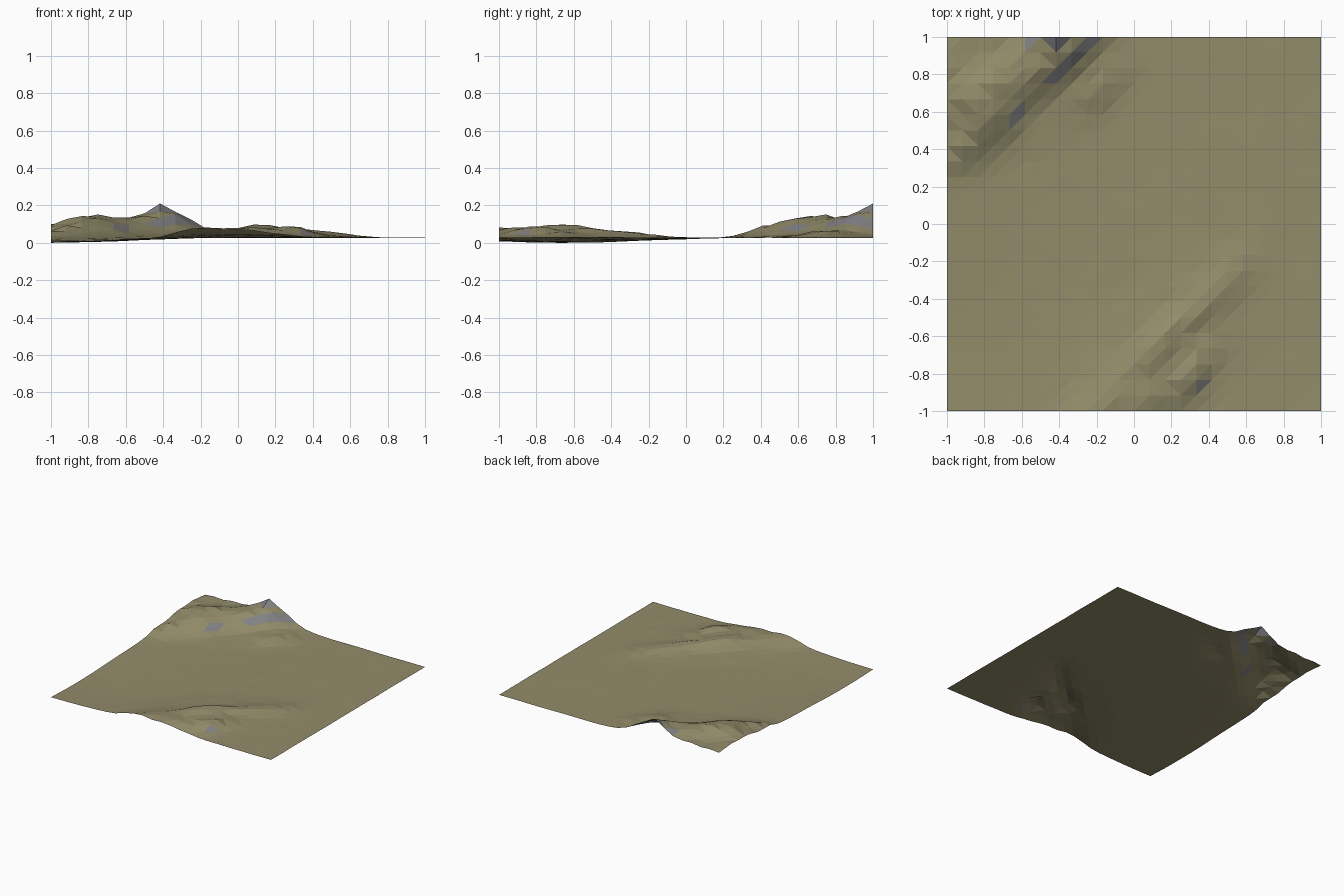
import bpy, bmesh, math
from mathutils import noise, Vector

if "Cube" in bpy.data.objects:
    bpy.data.objects.remove(bpy.data.objects["Cube"])

CELLS = 24

# Hills: centre x, centre y, height, length, width, heading in degrees
HILLS = [
    (-0.70, 0.90, 0.070, 0.50, 0.30, 40),
    (-0.37, 0.98, 0.125, 0.20, 0.13, 40),
    (-0.80, 0.64, 0.070, 0.19, 0.12, 35),
    (-0.58, 0.80, 0.035, 0.15, 0.10, 35),
    (-0.97, 0.76, 0.030, 0.12, 0.10, 35),
    (-1.00, 1.00, 0.035, 0.15, 0.12, 35),
    (-0.85, 0.43, 0.045, 0.22, 0.09, 35),
    (-0.20, 0.74, 0.030, 0.20, 0.10, 45),
    (0.05, -0.76, 0.030, 0.50, 0.26, 48),
    (-0.22, -1.00, 0.050, 0.16, 0.10, 45),
    (0.15, -0.66, 0.052, 0.19, 0.09, 50),
    (0.29, -0.82, 0.045, 0.20, 0.08, 52),
    (0.05, -0.93, 0.025, 0.14, 0.09, 45),
    (0.36, -0.43, 0.018, 0.20, 0.10, 50),
    (0.52, -0.25, 0.020, 0.20, 0.09, 50),
]


def height(x, y):
    # Nearly flat plain, dipping toward the front left
    plain = 0.029 - 0.027 * math.exp(-((x + 1) / 0.6) ** 2 - ((y + 0.65) / 0.6) ** 2)
    relief = 0.0
    for cx, cy, h, length, width, heading in HILLS:
        a = math.radians(heading)
        dx, dy = x - cx, y - cy
        u = dx * math.cos(a) + dy * math.sin(a)
        v = dy * math.cos(a) - dx * math.sin(a)
        relief += h * math.exp(-(u / length) ** 2 - (v / width) ** 2)
    # Ragged terraces, strongest on high ground
    rough = noise.noise(Vector((x * 6, y * 6, 3.7)))
    step = math.sin(30 * (0.8 * y - 0.6 * x) + 3 * rough)
    return plain + relief * (1 + 0.10 * step + 0.15 * rough) + 0.002 * rough


# Terrain sheet
bm = bmesh.new()
bmesh.ops.create_grid(bm, x_segments=CELLS, y_segments=CELLS, size=1.0)
for v in bm.verts:
    x, y = v.co.x, v.co.y
    v.co.z = height(x, y)
low = min(v.co.z for v in bm.verts)
for v in bm.verts:
    v.co.z -= low
bmesh.ops.triangulate(bm, faces=bm.faces[:])
bm.normal_update()

# Bare rock on the steepest faces
for f in sorted(bm.faces, key=lambda f: f.normal.z)[:12]:
    f.material_index = 1

mesh = bpy.data.meshes.new("terrain")
bm.to_mesh(mesh)
bm.free()
for name, colour in (("dry_grass", (0.29, 0.26, 0.145, 1)), ("rock", (0.22, 0.22, 0.23, 1))):
    mat = bpy.data.materials.new(name)
    mat.diffuse_color = colour
    mat.use_nodes = True
    mat.node_tree.nodes["Principled BSDF"].inputs["Base Color"].default_value = mat.diffuse_color
    mesh.materials.append(mat)
terrain = bpy.data.objects.new("terrain", mesh)
bpy.context.collection.objects.link(terrain)
